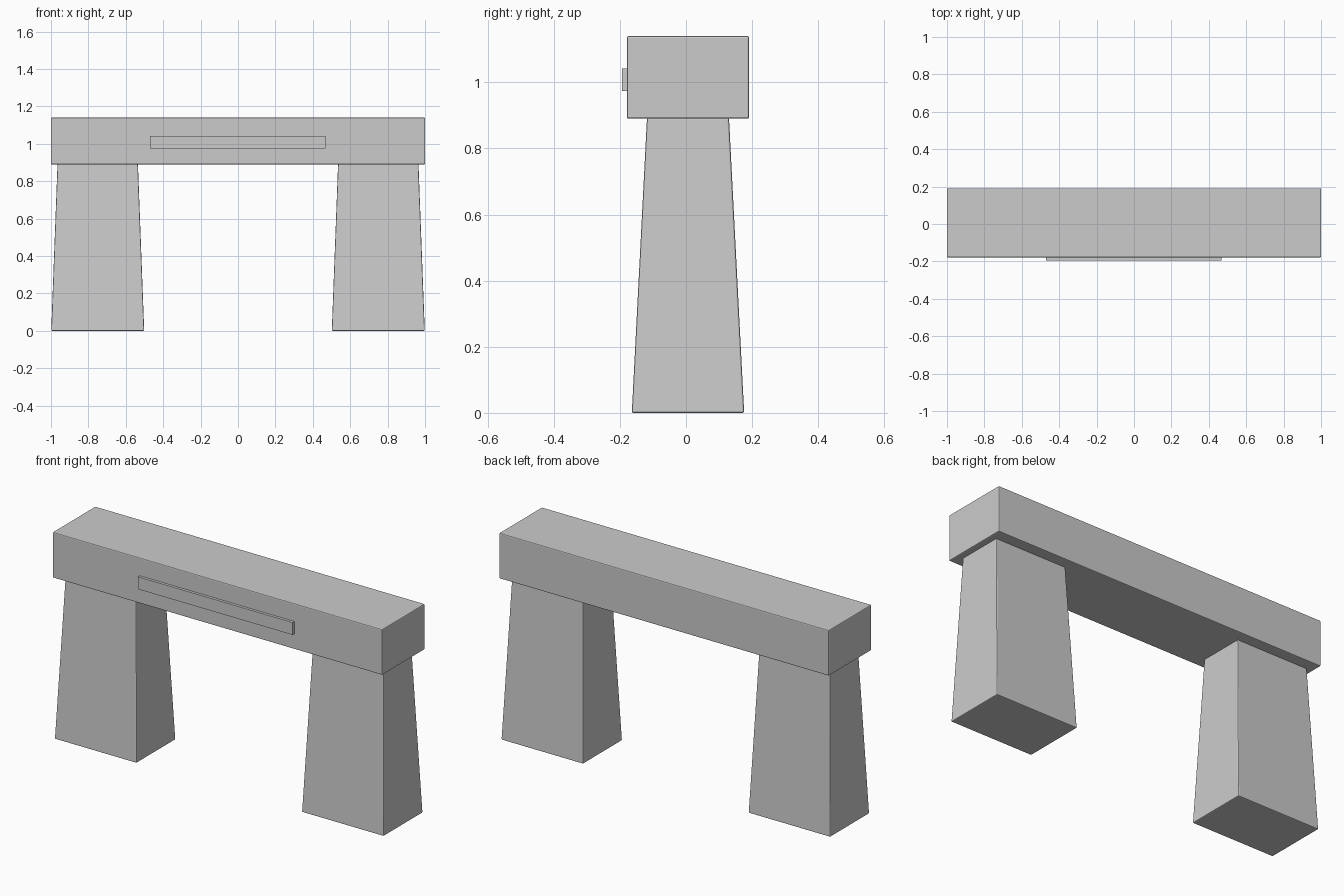
import bpy
import bmesh

cube = bpy.data.objects.get("Cube")
if cube:
    bpy.data.objects.remove(cube, do_unlink=True)

stone = bpy.data.materials.new("pale_grey_stone")
stone.use_nodes = True
stone.diffuse_color = (0.6, 0.6, 0.6, 1)
stone.node_tree.nodes["Principled BSDF"].inputs["Base Color"].default_value = (0.6, 0.6, 0.6, 1)


def block(name, center, size, taper=(1, 1), bevel=0.005):
    """Box with an optionally narrowed top and softened edges."""
    bm = bmesh.new()
    bmesh.ops.create_cube(bm, size=1)
    for v in bm.verts:
        if v.co.z > 0:
            v.co.x *= taper[0]
            v.co.y *= taper[1]
        v.co = [c * s for c, s in zip(v.co, size)]
    mesh = bpy.data.meshes.new(name)
    bm.to_mesh(mesh)
    bm.free()
    mesh.materials.append(stone)
    obj = bpy.data.objects.new(name, mesh)
    obj.location = center
    bpy.context.collection.objects.link(obj)
    if bevel:
        mod = obj.modifiers.new("soft_edges", "BEVEL")
        mod.width = bevel
        mod.segments = 2
    return obj


# Tapered supports
for name, side in (("right_leg", -1), ("left_leg", 1)):
    block(name, (side * 0.75, 0.006, 0.446), (0.497, 0.34, 0.892), taper=(0.865, 0.73))

# Crossbeam resting on the supports
block("lintel", (0, 0.006, 1.015), (2, 0.37, 0.25))

# Raised plate on the front of the beam
block("front_plaque", (-0.002, -0.185, 1.008), (0.938, 0.018, 0.068), bevel=0)
